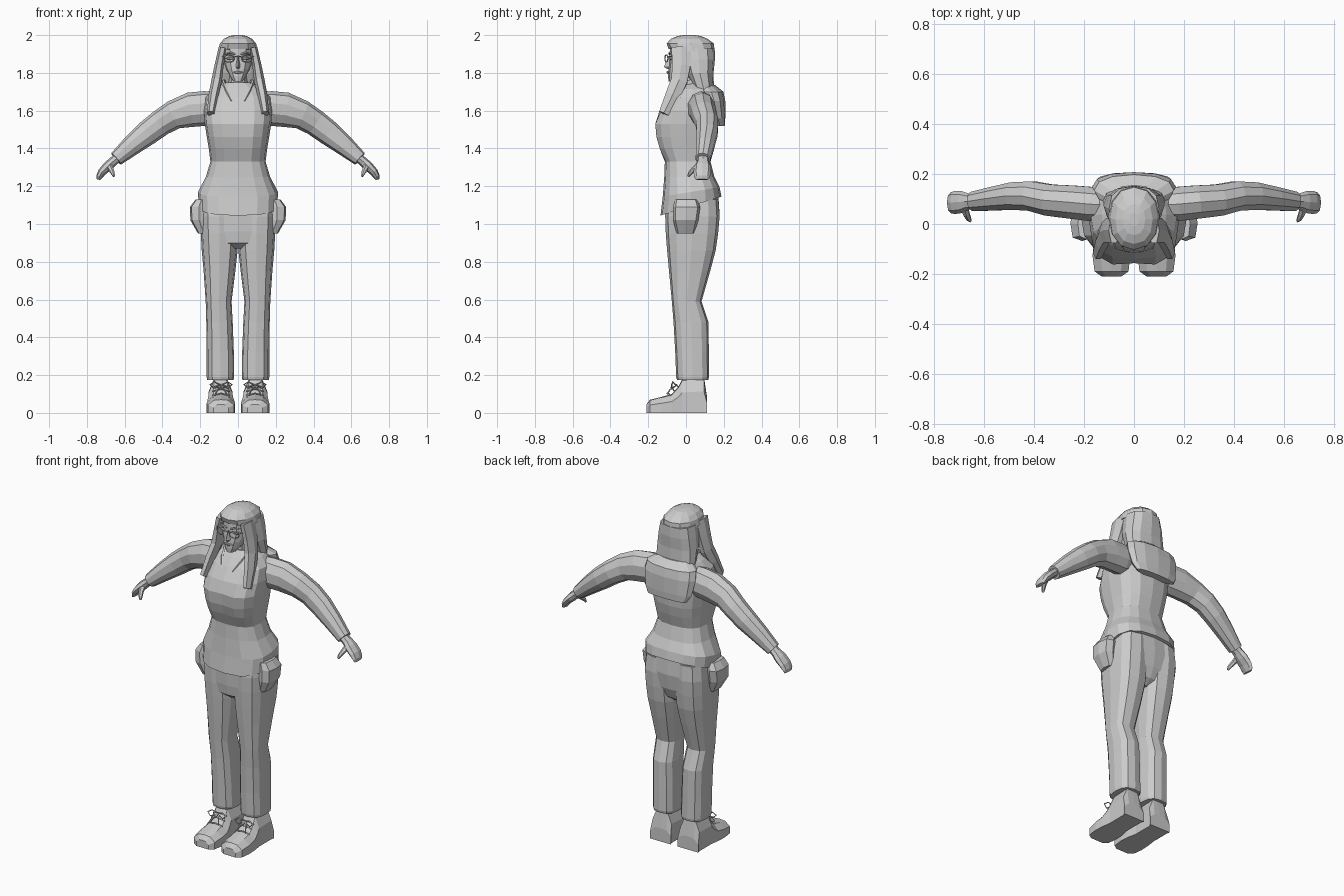
import bpy, bmesh, math
from mathutils import Vector as V

grey = bpy.data.materials.new("plain_grey")
grey.diffuse_color = (0.6, 0.6, 0.6, 1)


def loft(name, rings, side=1):
    """Skin a list of equal rings and close both ends."""
    bm = bmesh.new()
    rows = [[bm.verts.new((p[0] * side, p[1], p[2])) for p in r] for r in rings]
    n = len(rows[0])
    for a, b in zip(rows, rows[1:]):
        for i in range(n):
            j = (i + 1) % n
            bm.faces.new((a[i], a[j], b[j], b[i]))
    bm.faces.new(rows[0])
    bm.faces.new(rows[-1][::-1])
    bmesh.ops.recalc_face_normals(bm, faces=bm.faces)
    me = bpy.data.meshes.new(name)
    bm.to_mesh(me)
    bm.free()
    me.materials.append(grey)
    ob = bpy.data.objects.new(name, me)
    bpy.context.collection.objects.link(ob)
    return ob


def curve(t, p):
    return math.copysign(abs(t) ** p, t)


def plan(z, x0, x1, y0, y1, n=12, p=0.8, tilt=0):
    """Rounded horizontal outline; tilt raises the back."""
    pts = []
    for i in range(n):
        a = math.tau * i / n
        cx, sy = curve(math.cos(a), p), curve(math.sin(a), p)
        pts.append(V(((x0 + x1) / 2 + (x1 - x0) / 2 * cx,
                      (y0 + y1) / 2 + (y1 - y0) / 2 * sy, z + tilt * sy)))
    return pts


def tube(name, secs, n=8, ref=(0, 1, 0), side=1):
    """Sections (x, y, z, r_across, r_along_ref) swept along their path."""
    c = [V(s[:3]) for s in secs]
    rings = []
    for i, s in enumerate(secs):
        t = (c[min(i + 1, len(c) - 1)] - c[max(i - 1, 0)]).normalized()
        u = t.cross(V(ref)).normalized()
        v = u.cross(t)
        rings.append([c[i] + u * s[3] * math.cos(math.tau * k / n)
                      + v * s[4] * math.sin(math.tau * k / n) for k in range(n)])
    return loft(name, rings, side)


def wire(name, pts, r, side=1, ref=(0.1, 1, 0.2)):
    return tube(name, [(*p, r, r) for p in pts], 4, ref, side)


# Jacket body with flared, slanted hem
jacket = [(1.095, .208, -.135, .188, .05), (1.17, .212, -.123, .178, .025),
          (1.25, .170, -.115, .150, 0), (1.33, .146, -.112, .130, 0),
          (1.40, .155, -.148, .150, 0), (1.46, .165, -.166, .162, 0),
          (1.53, .176, -.172, .166, 0), (1.60, .180, -.140, .166, 0),
          (1.67, .172, -.095, .158, 0), (1.715, .130, -.06, .14, 0),
          (1.75, .07, -.03, .10, 0)]
rings = [plan(z, -w, w, f, b, 16, .75, t) for z, w, f, b, t in jacket]
for r in rings[4:7]:
    r[12].y += .015          # dip down the middle of the chest
loft("jacket", rings)

# Trouser seat
loft("trouser_seat", [plan(z, -w, w, f, b, 16, .7) for z, w, f, b in
     [(.87, .06, -.06, .10), (.90, .13, -.10, .14), (.96, .188, -.107, .165),
      (1.05, .198, -.11, .178), (1.14, .19, -.10, .172)]])

# Head, neck and hair
loft("head", [plan(z, -w, w, f, b, 12, .85) for z, w, f, b in
     [(1.755, .024, -.092, -.03), (1.78, .042, -.095, .02), (1.82, .062, -.093, .06),
      (1.87, .076, -.088, .09), (1.93, .076, -.085, .10), (1.97, .06, -.06, .08)]])
loft("neck", [plan(z, -w, w, f, b, 8, 1) for z, w, f, b in
     [(1.63, .075, -.07, .09), (1.70, .052, -.03, .085), (1.80, .048, -.03, .08)]])
loft("nose", [[V((-.006, -.08, 1.885)), V((0, -.094, 1.885)), V((.006, -.08, 1.885))],
              [V((-.016, -.08, 1.83)), V((0, -.117, 1.832)), V((.016, -.08, 1.83))],
              [V((-.010, -.08, 1.822)), V((0, -.098, 1.820)), V((.010, -.08, 1.822))]])
tube("lips", [(-.024, -.088, 1.803, .003, .004), (0, -.097, 1.803, .008, .006),
              (.024, -.088, 1.803, .003, .004)], 6)
loft("hair_cap", [plan(z, -w, w, f, b, 12, .9, t) for z, w, f, b, t in
     [(1.915, .104, -.092, .152, -.012), (1.955, .096, -.103, .148, 0),
      (1.98, .075, -.08, .115, 0), (1.995, .045, -.045, .08, 0), (2.0, .02, -.01, .045, 0)]])
loft("back_hair", [plan(z, -w, w, f, b, 12, .8) for z, w, f, b in
     [(1.64, .12, .07, .15), (1.70, .125, .045, .148), (1.80, .122, .0, .146),
      (1.87, .112, -.02, .153), (1.93, .10, -.03, .152)]])

# Hanging hood on the upper back
loft("hood", [plan(z, -w, w, f, b, 12, .9) for z, w, f, b in
     [(1.52, .13, .155, .205), (1.56, .155, .13, .208), (1.65, .168, .09, .208),
      (1.70, .160, .07, .198), (1.735, .10, .05, .155)]])

# Glasses bridge and brow band
wire("glasses_bridge", [(-.02, -.108, 1.885), (0, -.113, 1.89), (.02, -.108, 1.885)], .003)

for s, tag in ((1, "left_"), (-1, "right_")):
    # Front locks of hair
    tube(tag + "hair_lock", [(.080, -.025, 1.935, .022, .06), (.100, -.025, 1.84, .024, .056),
         (.113, -.035, 1.76, .028, .05), (.130, -.07, 1.68, .026, .045),
         (.145, -.118, 1.585, .02, .03)], 6, (0, 1, 0), s)

    # Eye, brow and glasses
    tube(tag + "eye", [(.022, -.084, 1.876, .003, .006), (.042, -.084, 1.878, .009, .007),
         (.062, -.066, 1.876, .003, .006)], 6, (0, 1, 0), s)
    wire(tag + "brow", [(.014, -.088, 1.898), (.04, -.088, 1.908), (.066, -.066, 1.90)], .005, s)
    rim = [(.047 + .027 * math.cos(a), -.104 + .008 * math.cos(a), 1.876 + .02 * math.sin(a))
           for a in (math.tau * i / 10 for i in range(11))]
    wire(tag + "glasses_rim", rim, .003, s)
    wire(tag + "glasses_arm", [(.073, -.097, 1.885), (.085, -.07, 1.888), (.09, .0, 1.885)],
         .003, s, (1, 0, 0))

    # Folded collar
    tube(tag + "collar", [(.0, .105, 1.745, .01, .025), (.06, .075, 1.745, .01, .03),
         (.078, .01, 1.735, .01, .032), (.066, -.05, 1.69, .01, .03),
         (.035, -.098, 1.645, .008, .012)], 6, (0, 0, 1), s)

    # Sleeve, cuff opening and hand
    tube(tag + "sleeve", [(.09, .075, 1.625, .075, .065), (.17, .08, 1.612, .092, .072),
         (.25, .088, 1.605, .092, .07), (.34, .096, 1.578, .077, .066),
         (.41, .112, 1.535, .07, .062), (.48, .112, 1.482, .066, .058),
         (.56, .102, 1.418, .055, .05), (.645, .09, 1.345, .040, .041)], 10, (0, 1, 0), s)
    tube(tag + "hand", [(.62, .09, 1.365, .024, .03), (.665, .09, 1.328, .025, .033),
         (.69, .088, 1.305, .026, .044), (.72, .086, 1.275, .022, .046),
         (.735, .085, 1.25, .017, .042), (.739, .085, 1.235, .010, .034)], 8, (0, 1, 0), s)
    tube(tag + "thumb", [(.68, .07, 1.31, .016, .018), (.672, .04, 1.288, .014, .014),
         (.662, .02, 1.268, .011, .011), (.657, .012, 1.252, .006, .006)], 6, (1, 0, 0), s)

    # Trouser leg
    loft(tag + "trouser_leg", [plan(z, a, b, f, k, 12, .75) for z, a, b, f, k in
         [(.175, .024, .163, -.048, .118), (.19, .020, .166, -.052, .122),
          (.32, .022, .166, -.057, .121), (.48, .028, .168, -.066, .119),
          (.59, .034, .171, -.075, .082), (.75, .014, .182, -.09, .128),
          (.86, .002, .192, -.10, .157), (.95, .0, .197, -.107, .17),
          (1.04, .0, .199, -.11, .178), (1.13, .0, .19, -.10, .172)]], s)

    # Hip pocket
    loft(tag + "hip_pocket", [plan(z, a, b, f, k, 8, .6) for z, a, b, f, k in
         [(.95, .15, .212, -.05, .045), (1.02, .16, .252, -.068, .065),
          (1.09, .16, .255, -.068, .075), (1.13, .16, .225, -.06, .06)]], s)

    # Shoe: cross-sections from toe to heel, with a flat sole
    shoe = [(-.21, .05, .13, .045), (-.19, .022, .158, .07), (-.13, .015, .166, .085),
            (-.075, .018, .163, .10), (-.04, .026, .158, .14), (-.02, .03, .155, .18),
            (.095, .03, .155, .19), (.112, .022, .160, .0801)]
    rings = []
    for y, a, b, h in shoe:
        m = (b - a) * .22
        rings.append([V(q) for q in ((a, y, 0), (b, y, 0), (b, y, h * .6), (b - m, y, h * .95),
                                     ((a + b) / 2, y, h), (a + m, y, h * .95), (a, y, h * .6))])
    loft(tag + "shoe", rings, s)

    # Laces: crossing strands and a two-loop bow
    for i, (y, z) in enumerate(((-.085, .10), (-.062, .123), (-.042, .145))):
        wire(tag + "lace_%d" % (i + 1), [(.045, y, z - .008), (.09, y - .008, z + .004),
             (.135, y, z - .008)], .004, s)
    for d in (1, -1):
        wire(tag + ("outer" if d > 0 else "inner") + "_bow_loop",
             [(.09, -.052, .145), (.09 + d * .035, -.07, .165), (.09 + d * .058, -.075, .15),
              (.09 + d * .04, -.078, .132), (.09, -.058, .140)], .004, s)
        wire(tag + ("outer" if d > 0 else "inner") + "_lace_end",
             [(.09, -.056, .142), (.09 + d * .02, -.085, .122), (.09 + d * .03, -.10, .10)],
             .004, s)
